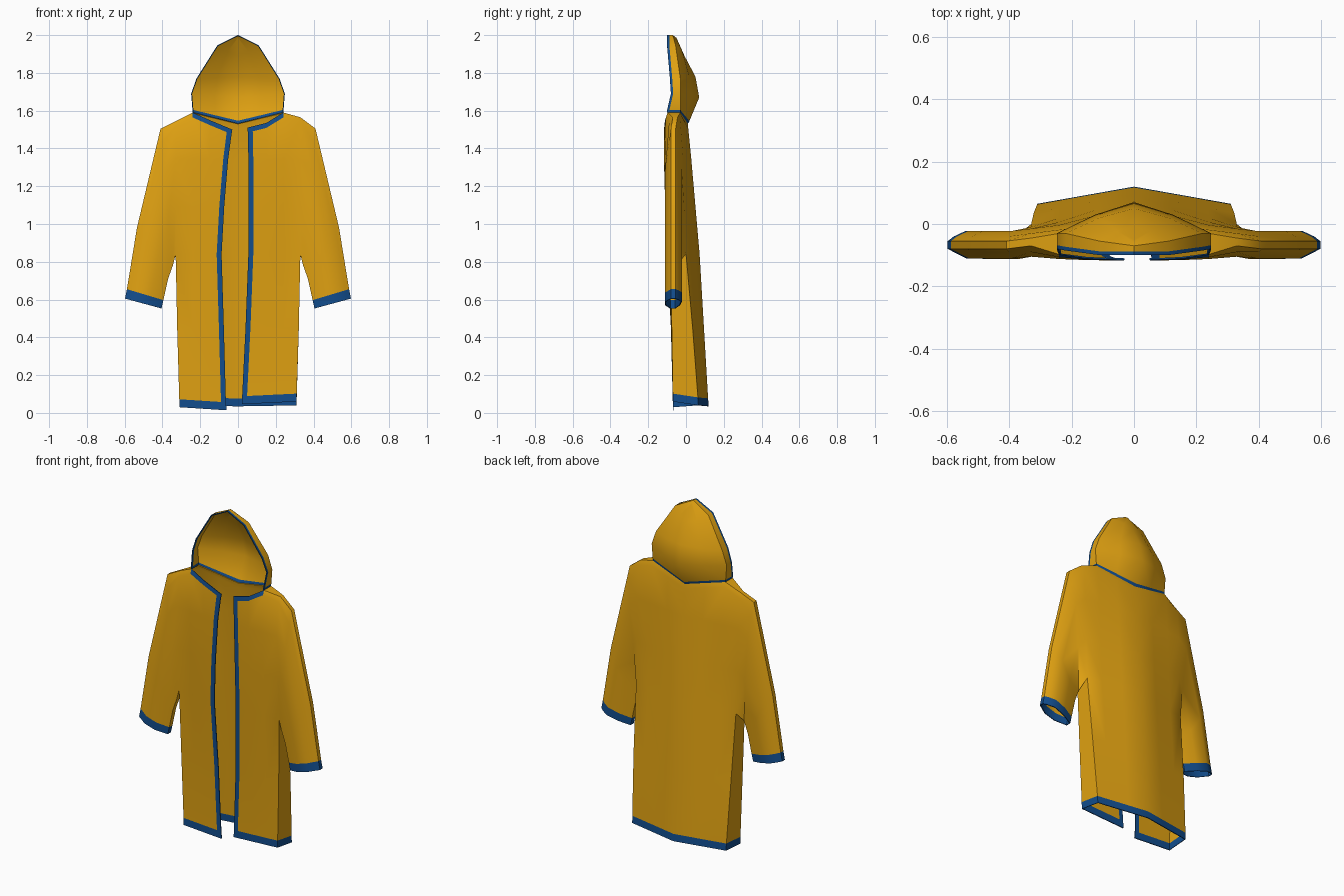
import bpy, bmesh, math
from mathutils import Vector

cube = bpy.data.objects.get("Cube")
if cube:
    bpy.data.objects.remove(cube)


def material(name, rgb):
    m = bpy.data.materials.new(name)
    m.use_nodes = True
    m.diffuse_color = (*rgb, 1)
    m.node_tree.nodes["Principled BSDF"].inputs["Base Color"].default_value = (*rgb, 1)
    return m


YELLOW, BLUE = 0, 1
MATERIALS = [material("yellow_cloth", (0.75, 0.36, 0.006)),
             material("blue_trim", (0.006, 0.075, 0.27))]


def lerp(a, b, t):
    return a + (b - a) * t


def grid(bm, rows, trim):
    """Skin rows of points; trim(row, column) tells which faces are blue."""
    verts = [[bm.verts.new(p) for p in row] for row in rows]
    for i in range(len(rows) - 1):
        for j in range(len(rows[0]) - 1):
            quad = (verts[i][j], verts[i][j + 1], verts[i + 1][j + 1], verts[i + 1][j])
            bm.faces.new(quad).material_index = BLUE if trim(i, j) else YELLOW


def finish(name, bm, outward):
    """Weld, orient outwards, give the cloth thickness and smooth it."""
    bmesh.ops.remove_doubles(bm, verts=bm.verts, dist=0.0008)
    bmesh.ops.recalc_face_normals(bm, faces=bm.faces)
    bm.normal_update()
    score = sum(outward(f.calc_center_median(), f.normal) * f.calc_area() for f in bm.faces)
    if score < 0:
        bmesh.ops.reverse_faces(bm, faces=bm.faces)
    mesh = bpy.data.meshes.new(name)
    bm.to_mesh(mesh)
    bm.free()
    for m in MATERIALS:
        mesh.materials.append(m)
    ob = bpy.data.objects.new(name, mesh)
    bpy.context.collection.objects.link(ob)
    bpy.ops.object.select_all(action="DESELECT")
    ob.select_set(True)
    bpy.context.view_layer.objects.active = ob
    solid = ob.modifiers.new("thickness", "SOLIDIFY")
    solid.thickness = 0.005
    solid.offset = -1
    bpy.ops.object.modifier_apply(modifier=solid.name)
    bpy.ops.object.shade_smooth_by_angle(angle=math.radians(50))


# Body rows run from the hem up to the neck
SIDE_X = [0.31, 0.311, 0.322, 0.33, 0.33, 0.33, 0.33, 0.33]
FRONT_MID = [-0.07, -0.07, -0.08, -0.1, -0.11, -0.117, -0.117, -0.115]
FRONT_SIDE = [-0.07, -0.07, -0.075, -0.085, -0.1, -0.105, -0.09, -0.07]
BACK_MID = [0.12, 0.117, 0.095, 0.072, 0.05, 0.028, 0.012, 0.01]
BACK_SIDE = [0.065, 0.063, 0.035, 0, -0.01, -0.015, -0.03, -0.045]
ARM_T = [0, 0.35, 0.7, 0.96, 1]
ROWS = range(8)
# Settings that differ per side: opening edge, hem at edge and side, neckline, shoulder
SIDES = {
    -1: dict(edge=[0.06, 0.064, 0.075, 0.087, 0.073, 0.052, 0.034, 0.03], hem=(0.01, 0.03),
             neck=[(0.03, 1.5), (0.15, 1.55), (0.24, 1.59)], top=1.545),
    1: dict(edge=[0.02, 0.022, 0.04, 0.055, 0.056, 0.055, 0.052, 0.05], hem=(0.045, 0.06),
            neck=[(0.05, 1.51), (0.15, 1.535), (0.24, 1.59)], top=1.565),
}


def along(points, x):
    for (x0, z0), (x1, z1) in zip(points, points[1:]):
        if x <= x1:
            return lerp(z0, z1, (x - x0) / (x1 - x0))
    return points[-1][1]


def row_height(r, x, hem, neck, band):
    if r < 2:
        return lerp(*hem, x / 0.31) + 0.042 * r
    if r == 2:
        return 0.45
    if r > 5:
        return along(neck, x) - band * (7 - r)
    return 0.84 + 0.72 * ARM_T[r - 3]


def front_row(s, r):
    d = SIDES[s]
    neck = d["neck"] + [(0.33, d["top"])]
    e = d["edge"][r]
    return [Vector((s * x, lerp(FRONT_MID[r], FRONT_SIDE[r], (x / 0.33) ** 3),
                    row_height(r, x, d["hem"], neck, 0.026)))
            for x in (e, e + 0.026, 0.15, 0.24, SIDE_X[r])]


def back_row(s, r):
    neck = [(0, 1.53), (0.24, 1.59), (0.33, SIDES[s]["top"])]
    return [Vector((s * x, lerp(BACK_MID[r], BACK_SIDE[r], x / SIDE_X[r]),
                    row_height(r, x, (0.035, 0.04), neck, 0.026)))
            for x in (0, 0.12, 0.24, SIDE_X[r])]


# Sleeve rings: outer and inner (x, z) points, shoulder to cuff
SLEEVE = [((0.41, 1.505), (0.345, 0.78)), ((0.535, 0.98), (0.37, 0.71)),
          ((0.588, 0.655), (0.395, 0.597)), ((0.598, 0.605), (0.405, 0.553))]
SLEEVE_T = [0, 0.35, 0.7, 0.9, 1]
SLEEVE_FRONT = [-0.085, -0.112, -0.11, -0.09, -0.08]
SLEEVE_BACK = [-0.055, -0.03, -0.022, -0.04, -0.055]


def sleeve_ring(s, outer, inner):
    def arc(ys):
        return [Vector((s * lerp(inner[0], outer[0], t), y, lerp(inner[1], outer[1], t)))
                for t, y in zip(SLEEVE_T, ys)]
    return arc(SLEEVE_FRONT)[::-1] + arc(SLEEVE_BACK)


bm = bmesh.new()
for s in (-1, 1):
    front = [front_row(s, r) for r in ROWS]
    back = [back_row(s, r) for r in ROWS]
    # Front panel with opening, hem and neck trim; back panel with hem trim
    grid(bm, front, lambda i, j: i == 0 or j == 0 or (i == 6 and j < 3))
    grid(bm, back, lambda i, j: i == 0)
    # Side gusset below the arm, and shoulder top
    grid(bm, [(front[r][-1], back[r][-1]) for r in range(4)], lambda i, j: i == 0)
    grid(bm, [front[7][-2:], back[7][-2:]], lambda i, j: False)
    # Sleeve with cuff
    armhole = [front[r][-1] for r in range(7, 2, -1)] + [back[r][-1] for r in range(3, 8)]
    rings = [armhole] + [sleeve_ring(s, o, i) for o, i in SLEEVE]
    grid(bm, [ring + ring[:1] for ring in rings], lambda i, j: i == 3)
finish("coat_body", bm, lambda c, n: n.y * (c.y + 0.05))

# Hood levels: half width, rim height, rim y, side y, back y, back height
HOOD = [(0.24, 1.59, -0.1, -0.03, 0.01, 1.53),
        (0.241, 1.603, -0.1, -0.03, 0.018, 1.545),
        (0.248, 1.69, -0.08, -0.03, 0.07, 1.67),
        (0.22, 1.77, -0.085, -0.03, 0.05, 1.78),
        (0.11, 1.945, -0.1, -0.055, -0.008, 1.89),
        (0, 2.0, -0.1, -0.07, -0.05, 1.985)]

bm = bmesh.new()
for s in (-1, 1):
    rows = []
    for k, (x, z, rim, side, back, zb) in enumerate(HOOD):
        bulge = 0.01 if 1 < k < 5 else 0
        rows.append([(s * x, rim, z), (s * x, rim + 0.012, z), (s * x, side, z),
                     (s * x / 2, (side + back) / 2 + bulge, (z + zb) / 2), (0, back, zb)])
    grid(bm, rows, lambda i, j: i == 0 or j == 0)
finish("hood", bm, lambda c, n: n.dot(c - Vector((0, -0.1, 1.7))))
